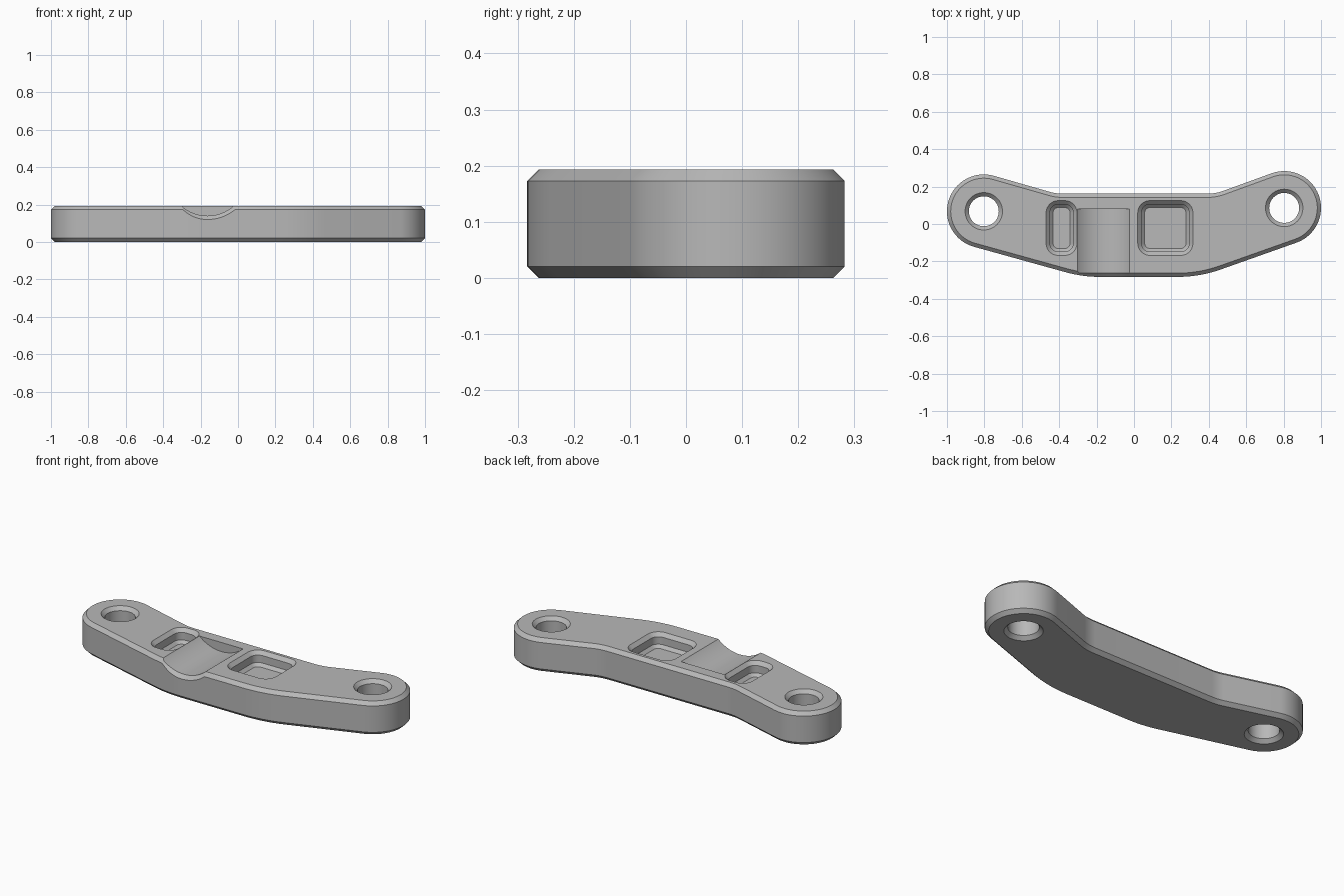
import bpy, math
from mathutils import Vector

if "Cube" in bpy.data.objects:
    bpy.data.objects.remove(bpy.data.objects["Cube"])

HEIGHT, BEVEL = 0.193, 0.02

metal = bpy.data.materials.new("plain grey")
metal.use_nodes = True
grey = (0.48, 0.48, 0.48, 1)
metal.diffuse_color = grey
metal.node_tree.nodes["Principled BSDF"].inputs["Base Color"].default_value = grey


def direction(deg):
    return Vector((math.cos(math.radians(deg)), math.sin(math.radians(deg))))


def arc(center, r, a, b, steps):
    """Arc as (point, outward normal) pairs, so it can be offset exactly."""
    normals = [direction(a + (b - a) * i / steps) for i in range(steps + 1)]
    return [(Vector(center) + n * r, n) for n in normals]


def fillet(corner, r, a, b, steps=8):
    """Round a corner between edges facing a and b; negative r is concave."""
    na, nb = direction(a), direction(b)
    center = Vector(corner) - (na + nb) * (r / (1 + na.dot(nb)))
    return arc(center, r, a, b, steps)


def rounded_rect(x0, x1, y0, y1, r):
    corners = [(x1, y1), (x0, y1), (x0, y0), (x1, y0)]
    return [p for i, c in enumerate(corners)
            for p in fillet(c, r, 90 * i, 90 * i + 90)]


def circle(center, r, steps=64):
    return arc(center, r, 0, 360, steps)[:-1]


def loft(name, outline, levels):
    """Solid through copies of the outline at (height, outward offset)."""
    n = len(outline)
    verts = [(*(p + d * off), z) for z, off in levels for p, d in outline]
    faces = [tuple(reversed(range(n))),
             tuple(range(n * (len(levels) - 1), n * len(levels)))]
    for k in range(len(levels) - 1):
        for i in range(n):
            j = (i + 1) % n
            faces.append((k * n + i, k * n + j, (k + 1) * n + j, (k + 1) * n + i))
    mesh = bpy.data.meshes.new(name)
    mesh.from_pydata(verts, [], faces)
    mesh.materials.append(metal)
    obj = bpy.data.objects.new(name, mesh)
    bpy.context.collection.objects.link(obj)
    return obj


# Bar outline: two round ends joined by tangent edges to a straight middle
END_R, BACK_Y, FRONT_Y = 0.197, 0.162, -0.283
RIGHT_END, LEFT_END = Vector((-0.803, 0.068)), Vector((0.803, 0.086))


def edge_meets(end, deg, y):
    n = direction(deg)
    return ((end.dot(n) + END_R - y * n.y) / n.x, y)


FRONT_L, BACK_L, BACK_R, FRONT_R = -70.5, 110, 74, 254.5
outline = (
    arc(LEFT_END, END_R, FRONT_L, BACK_L, 32)
    + fillet(edge_meets(LEFT_END, BACK_L, BACK_Y), -0.25, BACK_L, 90)
    + fillet(edge_meets(RIGHT_END, BACK_R, BACK_Y), -0.25, 90, BACK_R)
    + arc(RIGHT_END, END_R, BACK_R, FRONT_R, 32)
    + fillet(edge_meets(RIGHT_END, FRONT_R, FRONT_Y), 0.7, FRONT_R, 270)
    + fillet(edge_meets(LEFT_END, FRONT_L, FRONT_Y), 0.7, 270, 360 + FRONT_L)
)
bar = loft("link_bar", outline, [(0, -BEVEL), (BEVEL, 0),
                                 (HEIGHT - BEVEL, 0), (HEIGHT, -BEVEL)])

# Bolt holes, bevelled at both faces
over = 0.01
cutters = []
for name, center in (("right_hole", RIGHT_END), ("left_hole", LEFT_END)):
    cutters.append(loft(name, circle(center, 0.08), [
        (-over, BEVEL + over), (BEVEL, 0),
        (HEIGHT - BEVEL, 0), (HEIGHT + over, BEVEL + over)]))

# Blind pockets with bevelled rim and floor
floor = HEIGHT - 0.08
for name, x0, x1 in (("right_pocket", -0.45, -0.325), ("left_pocket", 0.04, 0.295)):
    cutters.append(loft(name, rounded_rect(x0, x1, -0.148, 0.105, 0.045), [
        (floor, -0.017), (floor + 0.017, 0),
        (HEIGHT - BEVEL, 0), (HEIGHT + over, BEVEL + over)]))

# Round groove running in from the front, flared at its mouth
groove = loft("groove", circle((0, 0), 0.211, 96), [
    (FRONT_Y - over, BEVEL + over), (FRONT_Y + BEVEL, 0), (0.08, 0)])
groove.rotation_euler.x = -math.pi / 2
groove.location = (-0.163, 0, 0.351)
cutters.append(groove)

# Cut everything out of the bar
bpy.ops.object.select_all(action="DESELECT")
bar.select_set(True)
bpy.context.view_layer.objects.active = bar
for cutter in cutters:
    cutter.hide_render = True
    mod = bar.modifiers.new(cutter.name, "BOOLEAN")
    mod.operation = "DIFFERENCE"
    mod.solver = "EXACT"
    mod.object = cutter
    bpy.ops.object.modifier_apply(modifier=mod.name)
    bpy.data.objects.remove(cutter)

bpy.ops.object.shade_smooth_by_angle(angle=math.radians(30))
